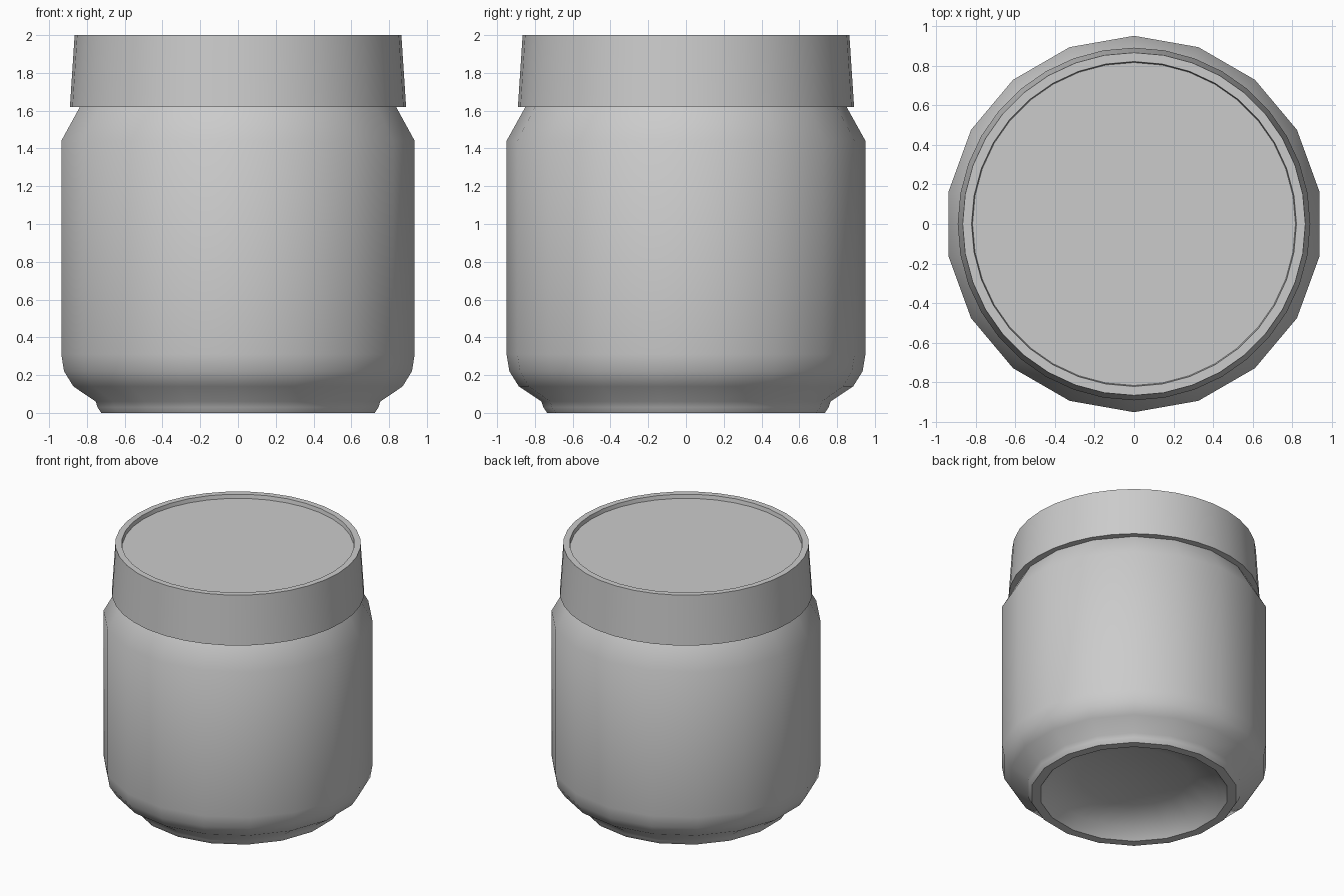
import bpy
import bmesh
import math

old = bpy.data.objects.get("Cube")
if old:
    bpy.data.objects.remove(old, do_unlink=True)

grey = bpy.data.materials.new("plain grey")
grey.use_nodes = True
colour = (0.6, 0.6, 0.6, 1)
grey.diffuse_color = colour
grey.node_tree.nodes["Principled BSDF"].inputs["Base Color"].default_value = colour


def lathe(name, profile, sides, smooth_angle):
    """Spin a list of (radius, height) points about z, from the underside outwards and up."""
    bm = bmesh.new()
    verts = [bm.verts.new((0, r, z)) for r, z in profile]
    edges = [bm.edges.new(pair) for pair in zip(verts, verts[1:])]
    bmesh.ops.spin(bm, geom=verts + edges, cent=(0, 0, 0), axis=(0, 0, 1),
                   angle=math.tau, steps=sides, use_merge=True)
    bmesh.ops.remove_doubles(bm, verts=bm.verts[:], dist=0.0005)
    bmesh.ops.recalc_face_normals(bm, faces=bm.faces[:])
    mesh = bpy.data.meshes.new(name)
    bm.to_mesh(mesh)
    bm.free()
    mesh.materials.append(grey)
    obj = bpy.data.objects.new(name, mesh)
    bpy.context.collection.objects.link(obj)
    bpy.ops.object.select_all(action='DESELECT')
    obj.select_set(True)
    bpy.context.view_layer.objects.active = obj
    bpy.ops.object.shade_smooth_by_angle(angle=math.radians(smooth_angle))
    return obj


# Jar: hollowed base, foot ring, rounded bottom, straight wall, shoulder and neck
lathe("jar_body", [
    (0, 0.17), (0.4, 0.14), (0.6, 0.08), (0.67, 0),
    (0.735, 0), (0.755, 0.03), (0.765, 0.06), (0.885, 0.14),
    (0.935, 0.22), (0.95, 0.31), (0.95, 1.44), (0.85, 1.62),
    (0.82, 1.67), (0.82, 1.9), (0, 1.9),
], 18, 48)

# Lid: tapered skirt with a raised rim around a recessed top
lathe("jar_lid", [
    (0, 1.62), (0.89, 1.62), (0.865, 2), (0.82, 2),
    (0.815, 1.97), (0, 1.97),
], 36, 30)
